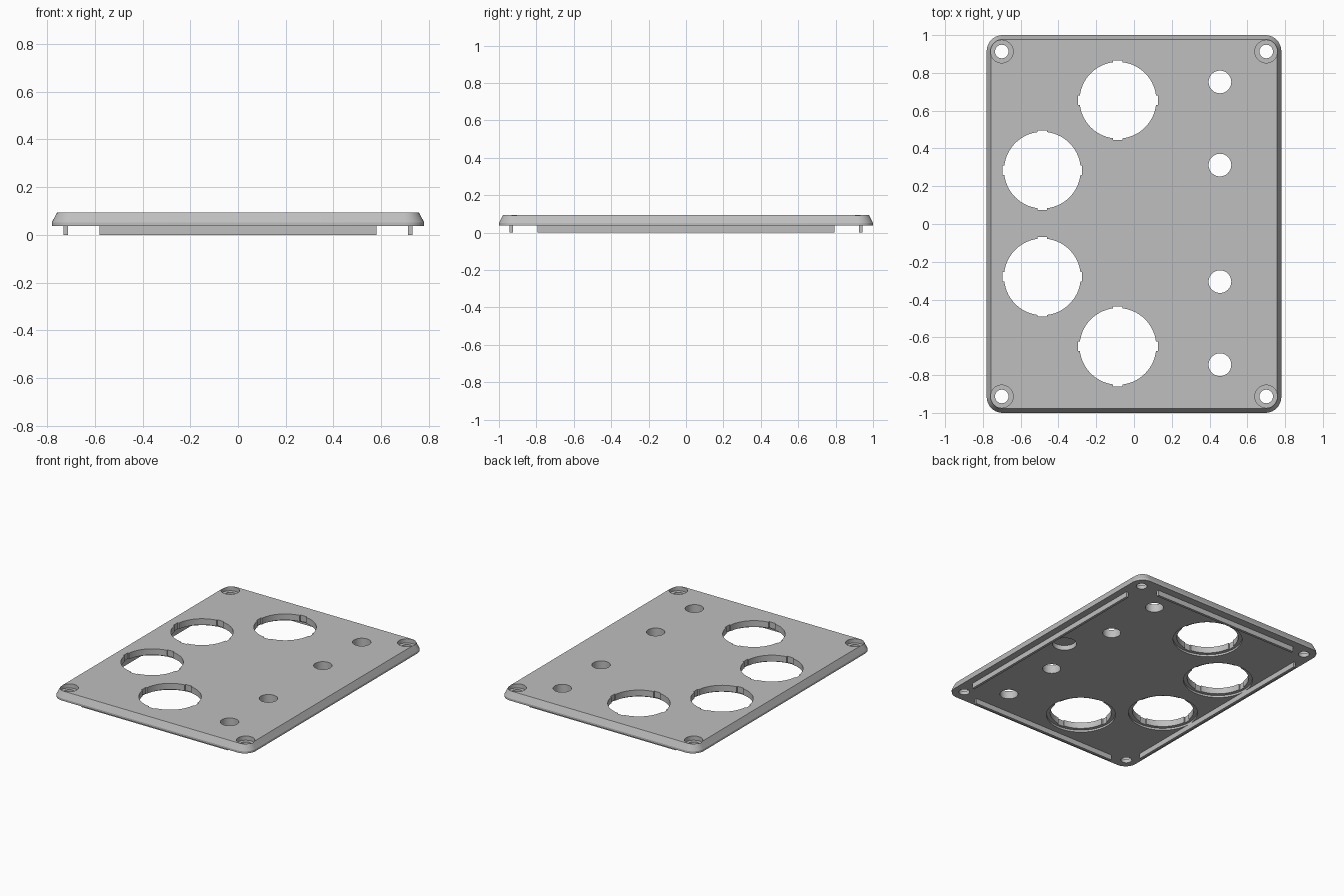
import bpy, bmesh
from math import cos, sin, pi, radians

old = bpy.data.objects.get("Cube")
if old:
    bpy.data.objects.remove(old, do_unlink=True)

grey = bpy.data.materials.new("plain grey")
grey.use_nodes = True
tone = (0.52, 0.52, 0.52, 1)
grey.diffuse_color = tone
grey.node_tree.nodes["Principled BSDF"].inputs["Base Color"].default_value = tone

HALF_X, HALF_Y = 0.78, 1.0
BASE, TOP = 0.037, 0.095


def finish(bm, name):
    bmesh.ops.recalc_face_normals(bm, faces=bm.faces)
    mesh = bpy.data.meshes.new(name)
    bm.to_mesh(mesh)
    bm.free()
    mesh.materials.append(grey)
    obj = bpy.data.objects.new(name, mesh)
    bpy.context.collection.objects.link(obj)
    return obj


def loft(name, rings):
    """Join stacked rings of points and cap both ends."""
    bm = bmesh.new()
    loops = [[bm.verts.new(p) for p in ring] for ring in rings]
    n = len(loops[0])
    for low, high in zip(loops, loops[1:]):
        for i in range(n):
            j = (i + 1) % n
            bm.faces.new((low[i], low[j], high[j], high[i]))
    bm.faces.new(loops[0][::-1])
    bm.faces.new(loops[-1])
    return finish(bm, name)


def rounded_ring(inset, z, radius=0.085, steps=10):
    r = radius - inset
    cx, cy = HALF_X - radius, HALF_Y - radius
    ring = []
    for k, (sx, sy) in enumerate(((1, 1), (-1, 1), (-1, -1), (1, -1))):
        for s in range(steps + 1):
            a = (k + s / steps) * pi / 2
            ring.append((sx * cx + r * cos(a), sy * cy + r * sin(a), z))
    return ring


def box(name, x, y, sx, sy, z0, z1):
    bm = bmesh.new()
    bmesh.ops.create_cube(bm, size=1)
    bmesh.ops.scale(bm, vec=(sx, sy, z1 - z0), verts=bm.verts)
    bmesh.ops.translate(bm, vec=(x, y, (z0 + z1) / 2), verts=bm.verts)
    return finish(bm, name)


def disc(name, x, y, r, z0, z1, n=48):
    return loft(name, [[(x + r * cos(2 * pi * i / n), y + r * sin(2 * pi * i / n), z)
                        for i in range(n)] for z in (z0, z1)])


# Plate with a short upright rim and a sloped upper edge
plate = loft("cover_plate", [rounded_ring(0, BASE), rounded_ring(0, 0.052),
                             rounded_ring(0.022, TOP)])


def cut(cutter):
    bpy.context.view_layer.objects.active = plate
    mod = plate.modifiers.new("cut", "BOOLEAN")
    mod.operation = "DIFFERENCE"
    mod.solver = "EXACT"
    mod.object = cutter
    bpy.ops.object.modifier_apply(modifier=mod.name)
    bpy.data.objects.remove(cutter, do_unlink=True)


LOW, HIGH = -0.1, 0.2

# Large openings with four key notches and a shallow ring recess below
for x, y in ((-0.085, 0.655), (-0.485, 0.285), (-0.485, -0.28), (-0.085, -0.648)):
    cut(disc("opening_cutter", x, y, 0.203, LOW, HIGH, 64))
    cut(box("notch_cutter", x, y, 0.422, 0.05, LOW, HIGH))
    cut(box("notch_cutter", x, y, 0.05, 0.422, LOW, HIGH))
    cut(disc("ring_cutter", x, y, 0.228, LOW, BASE + 0.014, 64))

# Small round holes
for y in (0.752, 0.312, -0.305, -0.745):
    cut(disc("small_hole_cutter", 0.455, y, 0.06, LOW, HIGH))

# Counterbored screw holes in the corners
for sx in (-1, 1):
    for sy in (-1, 1):
        x, y = sx * 0.7, sy * 0.913
        cut(disc("screw_cutter", x, y, 0.036, LOW, HIGH, 32))
        cut(disc("screw_head_cutter", x, y, 0.06, TOP - 0.03, HIGH))

# Blind round pocket on the underside
cut(disc("pocket_cutter", 0.6, 0, 0.08, LOW, BASE + 0.035))

# Locating ribs along all four sides of the underside
ribs = []
for side, s in (("left", 1), ("right", -1)):
    ribs.append(box(side + "_rib", s * 0.722, 0, 0.018, 1.586, 0, BASE + 0.003))
for side, s in (("front", -1), ("back", 1)):
    ribs.append(box(side + "_rib", 0, s * 0.935, 1.162, 0.018, 0, BASE + 0.003))

# Smooth curved walls, keep hard edges
bpy.ops.object.select_all(action="DESELECT")
plate.select_set(True)
bpy.context.view_layer.objects.active = plate
bpy.ops.object.shade_smooth_by_angle(angle=radians(25))
